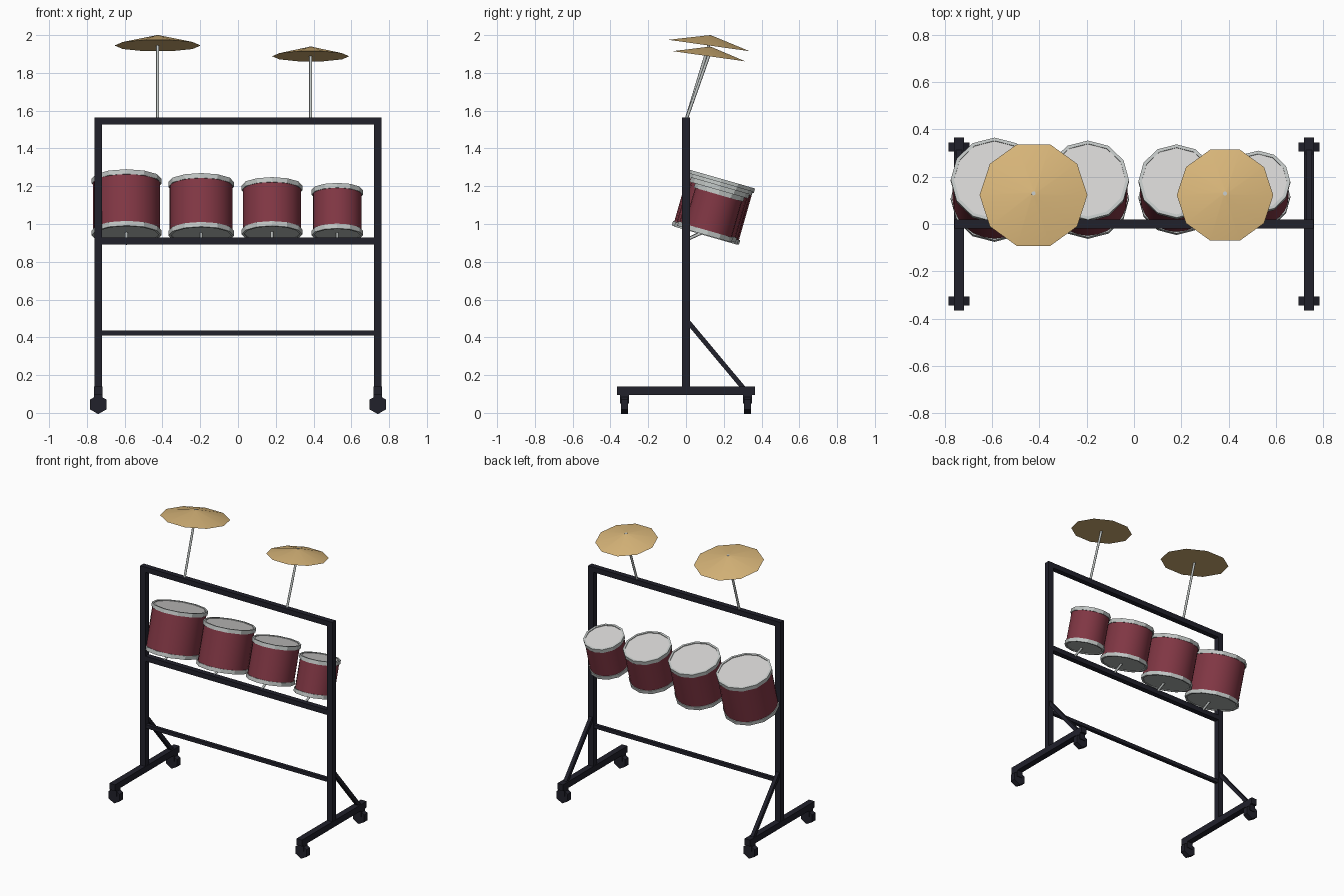
import bpy, math
from mathutils import Vector, Matrix

if "Cube" in bpy.data.objects:
    bpy.data.objects.remove(bpy.data.objects["Cube"])


def material(name, rgb):
    m = bpy.data.materials.new(name)
    m.diffuse_color = (*rgb, 1)
    m.use_nodes = True
    m.node_tree.nodes["Principled BSDF"].inputs["Base Color"].default_value = m.diffuse_color
    return m


BLACK = material("frame black", (0.015, 0.015, 0.024))
RED = material("shell red", (0.22, 0.038, 0.058))
CHROME = material("chrome grey", (0.53, 0.56, 0.55))
WHITE = material("drum head white", (0.66, 0.65, 0.64))
GOLD = material("cymbal gold", (0.68, 0.46, 0.19))


def finish(name, mat, smooth=0):
    o = bpy.context.object
    o.name = name
    o.data.materials.append(mat)
    if smooth:
        bpy.ops.object.shade_smooth_by_angle(angle=math.radians(smooth))
    return o


def box(name, lo, hi, mat=BLACK):
    lo, hi = Vector(lo), Vector(hi)
    bpy.ops.mesh.primitive_cube_add(size=1, location=(lo + hi) / 2)
    o = finish(name, mat)
    o.scale = hi - lo
    return o


def cone(name, mat, r1, r2, depth, matrix, sides, smooth=0):
    bpy.ops.mesh.primitive_cone_add(vertices=sides, radius1=r1, radius2=r2, depth=depth)
    o = finish(name, mat, smooth)
    o.matrix_world = matrix
    return o


def rod(name, a, b, r, mat, sides=8):
    a, b = Vector(a), Vector(b)
    rot = (b - a).to_track_quat('Z', 'Y').to_matrix().to_4x4()
    return cone(name, mat, r, r, (b - a).length,
                Matrix.Translation((a + b) / 2) @ rot, sides, 50)


def ring(name, mat, r_out, r_in, h, matrix, n=12):
    # rectangular-section hoop
    prof = [(r_out, -h / 2), (r_out, h / 2), (r_in, h / 2), (r_in, -h / 2)]
    verts = [(r * math.cos(2 * math.pi * i / n), r * math.sin(2 * math.pi * i / n), z)
             for i in range(n) for r, z in prof]
    faces = [(4 * i + j, 4 * ((i + 1) % n) + j, 4 * ((i + 1) % n) + (j + 1) % 4, 4 * i + (j + 1) % 4)
             for i in range(n) for j in range(4)]
    me = bpy.data.meshes.new(name)
    me.from_pydata(verts, [], faces)
    me.materials.append(mat)
    o = bpy.data.objects.new(name, me)
    o.matrix_world = matrix
    bpy.context.collection.objects.link(o)


# side frames: post, foot, brace, casters
for s, side in ((-1, "left"), (1, "right")):
    x = 0.74 * s
    box(side + "_post", (x - 0.02, -0.02, 0.12), (x + 0.02, 0.02, 1.565))
    box(side + "_foot", (x - 0.022, -0.365, 0.095), (x + 0.022, 0.365, 0.14))
    a, b = Vector((x, 0.0, 0.495)), Vector((x, 0.305, 0.13))
    brace = box(side + "_brace", (-0.0125, -0.0125, -0.5), (0.0125, 0.0125, 0.5))
    brace.matrix_world = (Matrix.Translation((a + b) / 2)
                          @ Matrix.Rotation(math.atan2(b.y - a.y, b.z - a.z), 4, 'X').inverted()
                          @ Matrix.Diagonal((0.025, 0.025, (b - a).length, 1)))
    for t in (-1, 1):
        y = 0.325 * t
        box(side + "_caster_fork", (x - 0.022, y - 0.024, 0.05), (x + 0.022, y + 0.024, 0.1))
        cone(side + "_caster_wheel", BLACK, 0.051, 0.051, 0.038,
             Matrix.Translation((x, y, 0.0445)) @ Matrix.Rotation(math.pi / 2, 4, 'X')
             @ Matrix.Rotation(math.pi / 2, 4, 'Z') @ Matrix.Rotation(math.pi / 2, 4, 'Z'), 6)
        # flat sides of the hexagon face up and down

# cross rails
box("top_rail", (-0.74, -0.019, 1.528), (0.74, 0.019, 1.565))
box("drum_rail", (-0.74, -0.019, 0.892), (0.74, 0.019, 0.928))
box("lower_rail", (-0.74, -0.0125, 0.41), (0.74, 0.0125, 0.435))

# tilted drums: x, z, hoop radius, height
for i, (x, z, r, h) in enumerate([(-0.59, 1.09, 0.185, 0.31), (-0.195, 1.08, 0.174, 0.295),
                                  (0.18, 1.075, 0.161, 0.268), (0.525, 1.06, 0.136, 0.25)]):
    m = Matrix.Translation((x, 0.145, z)) @ Matrix.Rotation(math.radians(-16), 4, 'X')
    n = "drum_%d_" % (i + 1)
    cone(n + "shell", RED, r - 0.007, r - 0.007, h - 0.02, m, 24, 40)
    for s, end, mat in ((1, "top", WHITE), (-1, "bottom", CHROME)):
        ring(n + end + "_hoop", CHROME, r, r - 0.014, 0.026,
             m @ Matrix.Translation((0, 0, s * (h / 2 - 0.013))))
        cone(n + end + "_head", mat, r - 0.012, r - 0.012, 0.012,
             m @ Matrix.Translation((0, 0, s * (h / 2 - 0.011))), 12)
    rod(n + "mount", (x, 0, 0.915), m @ Vector((0, 0, -h / 2 + 0.03)), 0.008, CHROME)

# cymbals on leaning rods: x, rim height, radius, dome height
for x, z, r, h in ((-0.425, 1.945, 0.228, 0.053), (0.385, 1.888, 0.204, 0.049)):
    m = Matrix.Translation((x, 0.122, z)) @ Matrix.Rotation(math.radians(-8), 4, 'X')
    cone("cymbal", GOLD, r, 0.012, h, m @ Matrix.Translation((0, 0, h / 2)), 10, 40).data.transform(
        Matrix.Rotation(math.pi / 2, 4, 'Z'))
    rod("cymbal_stand", (x, 0, 1.55), m @ Vector((0, 0, 0.01)), 0.008, CHROME)
    rod("cymbal_nut", m @ Vector((0, 0, h - 0.01)), m @ Vector((0, 0, h + 0.002)), 0.009, CHROME)
